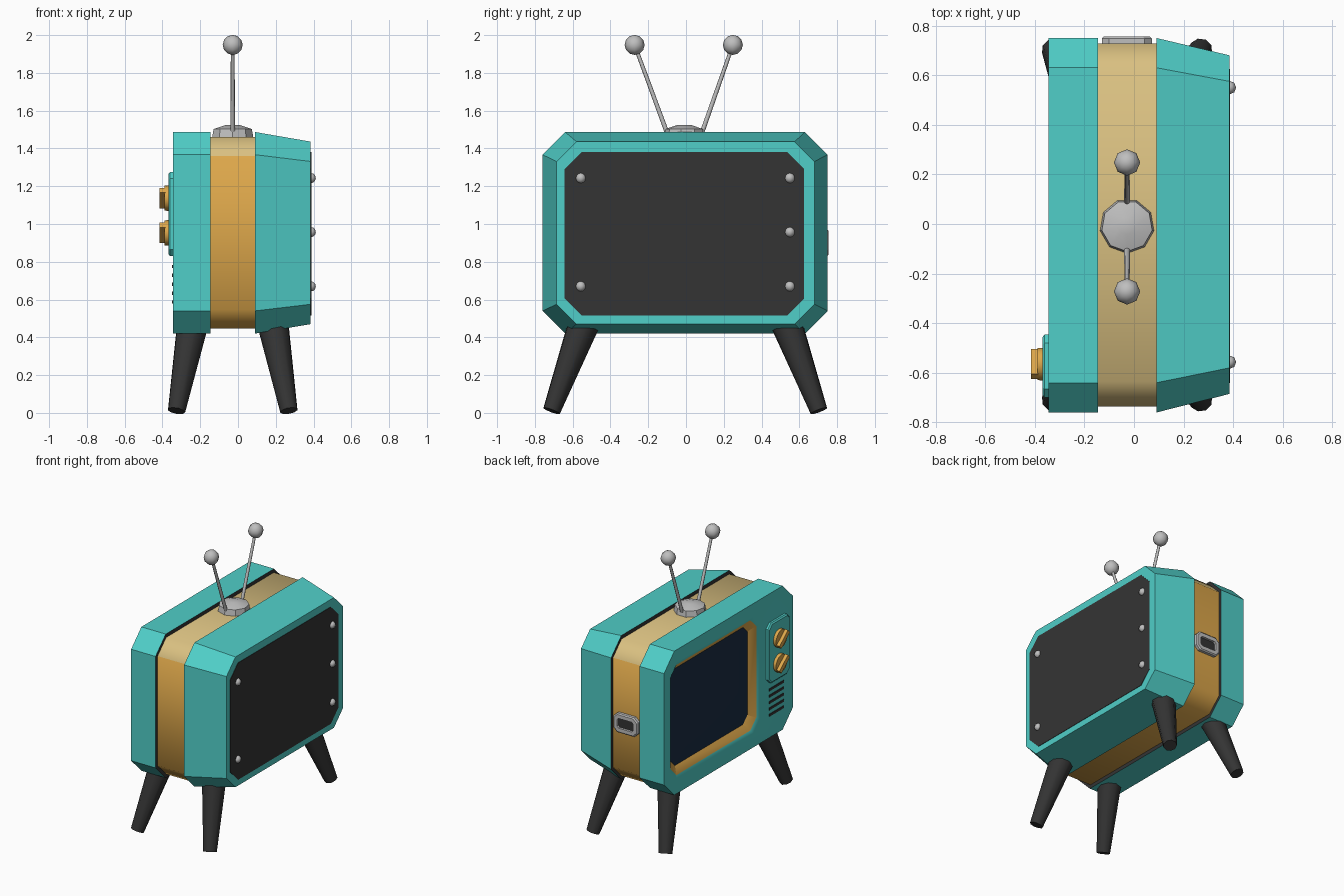
import bpy, bmesh, math
from mathutils import Vector, Matrix

if "Cube" in bpy.data.objects:
    bpy.data.objects.remove(bpy.data.objects["Cube"])


def mat(name, r, g, b):
    m = bpy.data.materials.new(name)
    m.diffuse_color = (r, g, b, 1)
    m.use_nodes = True
    m.node_tree.nodes["Principled BSDF"].inputs["Base Color"].default_value = m.diffuse_color
    return m


TEAL = mat("teal", 0.08, 0.62, 0.58)
ORANGE = mat("orange_wood", 0.73, 0.39, 0.07)
TAN = mat("pale_wood", 0.70, 0.53, 0.22)
DARK = mat("charcoal", 0.034, 0.034, 0.034)
SILVER = mat("silver", 0.52, 0.52, 0.52)
NAVY = mat("navy_glass", 0.010, 0.024, 0.055)


def finish(name, bm, mats, smooth=None):
    bmesh.ops.recalc_face_normals(bm, faces=bm.faces[:])
    me = bpy.data.meshes.new(name)
    bm.to_mesh(me)
    bm.free()
    for m in mats:
        me.materials.append(m)
    ob = bpy.data.objects.new(name, me)
    bpy.context.collection.objects.link(ob)
    if smooth:
        bpy.context.view_layer.objects.active = ob
        ob.select_set(True)
        bpy.ops.object.shade_smooth_by_angle(angle=math.radians(smooth))
        ob.select_set(False)
    return ob


def octagon(d, u0, u1, v0, v1, c, axis="x"):
    """Chamfered rectangle at depth d along the axis."""
    pts = [(u0 + c, v0), (u1 - c, v0), (u1, v0 + c), (u1, v1 - c),
           (u1 - c, v1), (u0 + c, v1), (u0, v1 - c), (u0, v0 + c)]
    return [(d, u, v) if axis == "x" else (u, d, v) for u, v in pts]


def loft(name, rings, slots, mats, smooth=None):
    """Skin rings; slots = material of first cap, each span, last cap."""
    bm = bmesh.new()
    vs = [[bm.verts.new(p) for p in r] for r in rings]
    bm.faces.new(vs[0]).material_index = slots[0]
    for a, b, s in zip(vs, vs[1:], slots[1:]):
        for i in range(len(a)):
            j = (i + 1) % len(a)
            bm.faces.new((a[i], a[j], b[j], b[i])).material_index = s
    bm.faces.new(vs[-1]).material_index = slots[-1]
    return finish(name, bm, mats, smooth)


def rod(name, p, q, r1, r2, sides, m, smooth=50):
    """Tapered cylinder from p to q."""
    p, q = Vector(p), Vector(q)
    d = q - p
    bm = bmesh.new()
    M = Matrix.Translation((p + q) / 2) @ d.to_track_quat("Z", "Y").to_matrix().to_4x4()
    bmesh.ops.create_cone(bm, cap_ends=True, segments=sides, radius1=r1,
                          radius2=r2, depth=d.length, matrix=M)
    return finish(name, bm, [m], smooth)


def ball(name, loc, r, m, scale=(1, 1, 1), seg=8, rings=6):
    bm = bmesh.new()
    M = Matrix.Translation(loc) @ Matrix.Diagonal((*scale, 1))
    bmesh.ops.create_uvsphere(bm, u_segments=seg, v_segments=rings, radius=r, matrix=M)
    return finish(name, bm, [m], 60)


def box(name, loc, size, m, turn=0):
    bm = bmesh.new()
    M = Matrix.Translation(loc) @ Matrix.Rotation(turn, 4, "X") @ Matrix.Diagonal((*size, 1))
    bmesh.ops.create_cube(bm, size=1, matrix=M)
    return finish(name, bm, [m])


# Front shell with recessed, bezelled screen
loft("front_shell", [
    octagon(-0.145, -0.76, 0.75, 0.42, 1.487, 0.12),
    octagon(-0.345, -0.76, 0.75, 0.42, 1.487, 0.12),
    octagon(-0.345, -0.375, 0.685, 0.525, 1.39, 0.08),
    octagon(-0.335, -0.345, 0.66, 0.55, 1.368, 0.07),
    octagon(-0.300, -0.29, 0.61, 0.60, 1.32, 0.05),
    octagon(-0.312, -0.18, 0.50, 0.70, 1.22, 0.04),
], [1, 0, 0, 0, 2, 3, 3], [TEAL, DARK, ORANGE, NAVY], 20)

# Wooden middle band, paler across the top
band = loft("middle_band", [
    octagon(-0.16, -0.735, 0.727, 0.447, 1.46, 0.10),
    octagon(0.10, -0.735, 0.727, 0.447, 1.46, 0.10),
], [0, 0, 0], [ORANGE, TAN], 60)
for f in band.data.polygons:
    if f.normal.z > 0.3:
        f.material_index = 1

# Tapered rear shell and its cover plate
loft("rear_shell", [
    octagon(0.09, -0.76, 0.75, 0.42, 1.487, 0.12),
    octagon(0.385, -0.685, 0.68, 0.47, 1.436, 0.105),
], [1, 0, 0], [TEAL, DARK])
loft("rear_cover", [
    octagon(0.38, -0.642, 0.625, 0.515, 1.382, 0.09),
    octagon(0.388, -0.642, 0.625, 0.515, 1.382, 0.09),
], [0, 0, 0], [DARK])
for y, z in [(-0.557, 1.243), (0.55, 1.243), (0.55, 0.957), (-0.557, 0.67), (0.55, 0.67)]:
    ball("cover_screw", (0.385, y, z), 0.027, SILVER)

# Control panel with two knobs
loft("control_panel", [
    octagon(-0.34, -0.70, -0.445, 0.83, 1.275, 0.035),
    octagon(-0.36, -0.70, -0.445, 0.83, 1.275, 0.035),
    octagon(-0.368, -0.69, -0.455, 0.84, 1.265, 0.03),
], [0, 0, 0, 0], [TEAL])
for z in (1.137, 0.953):
    rod("knob_disc", (-0.36, -0.565, z), (-0.39, -0.565, z), 0.068, 0.066, 14, ORANGE)
    box("knob_grip", (-0.40, -0.565, z), (0.03, 0.13, 0.034), ORANGE, math.radians(-40))

# Speaker slots
for i in range(5):
    box("speaker_slot", (-0.346, -0.565, 0.775 - i * 0.047), (0.006, 0.17, 0.018), DARK)

# Side socket with a silver rim
loft("side_socket", [
    octagon(0.72, -0.13, 0.072, 0.83, 0.972, 0.03, "y"),
    octagon(0.748, -0.13, 0.072, 0.83, 0.972, 0.03, "y"),
    octagon(0.755, -0.122, 0.064, 0.838, 0.964, 0.028, "y"),
    octagon(0.755, -0.095, 0.037, 0.865, 0.937, 0.012, "y"),
    octagon(0.738, -0.095, 0.037, 0.865, 0.937, 0.012, "y"),
], [0, 0, 0, 0, 0, 1], [SILVER, DARK])

# Splayed legs
for side in (-1, 1):
    for name, xt, xb in (("front_leg", -0.24, -0.326), ("rear_leg", 0.185, 0.27)):
        rod(name, (xb, -0.004 + side * 0.708, 0.011),
            (xt, -0.004 + side * 0.535, 0.48), 0.047, 0.085, 9, DARK)

# Antenna base, rods and tips
rod("antenna_base", (-0.028, -0.008, 1.45), (-0.028, -0.008, 1.503), 0.112, 0.103, 9, SILVER, 30)
rod("antenna_dome", (-0.028, -0.008, 1.503), (-0.028, -0.008, 1.525), 0.103, 0.035, 9, SILVER, 30)
for side in (-1, 1):
    tip = (-0.028, -0.012 + side * 0.26, 1.948)
    rod("antenna_rod", (-0.028, -0.008 + side * 0.095, 1.49), tip, 0.012, 0.010, 8, SILVER)
    ball("antenna_tip", tip, 0.053, SILVER)
